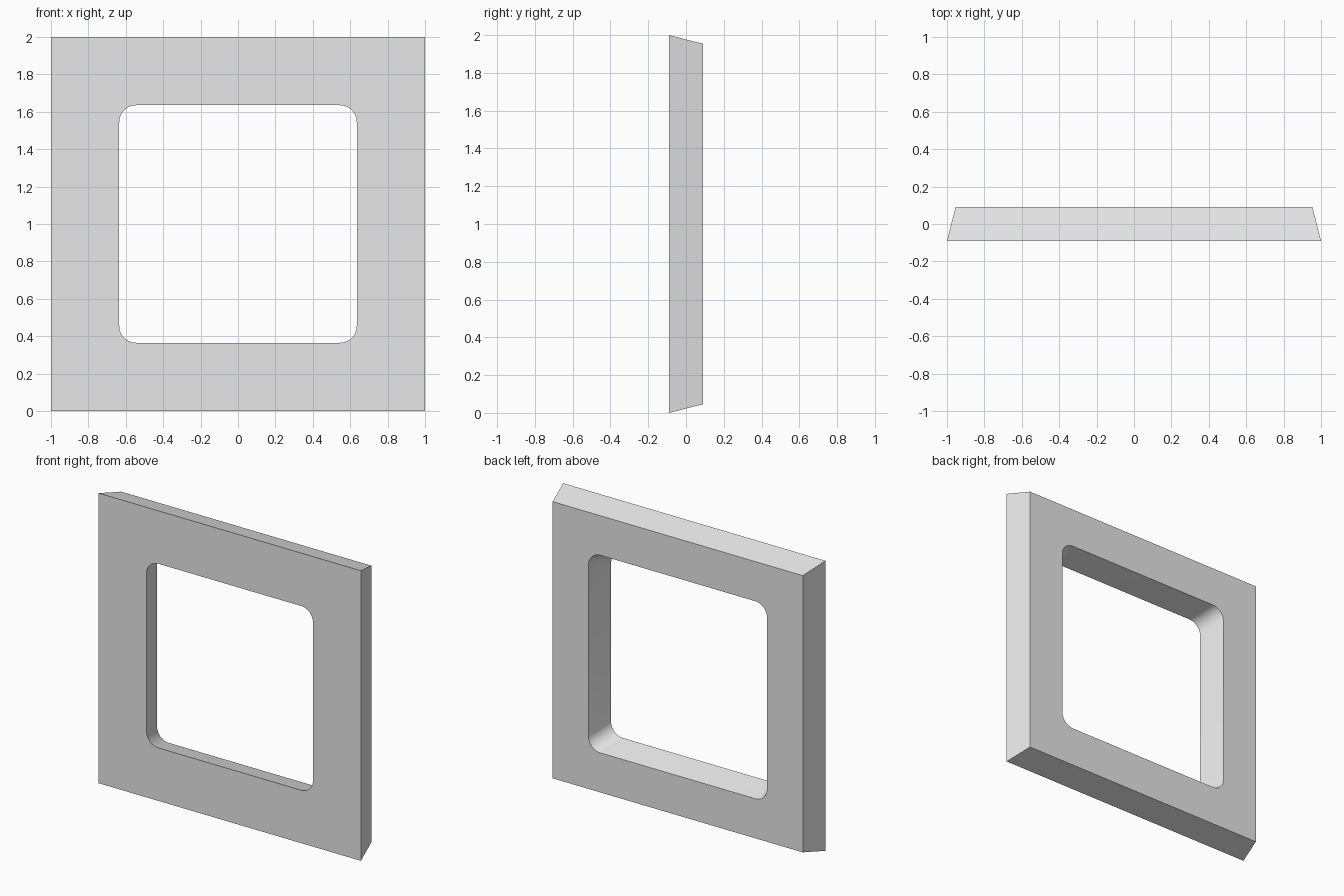
import bpy
import bmesh
from math import cos, sin, pi, radians

cube = bpy.data.objects.get("Cube")
if cube:
    bpy.data.objects.remove(cube, do_unlink=True)

FRONT, BACK = -0.09, 0.09   # depth of the frame
TAPER = 0.046               # slope of the sides over the depth
OUTER, HOLE = 1.0, 0.635    # half widths on the front face
RADIUS, STEPS = 0.09, 12    # rounded corners of the opening

grey = bpy.data.materials.new("light_grey")
grey.use_nodes = True
colour = (0.8, 0.8, 0.8, 1.0)
grey.diffuse_color = colour
grey.node_tree.nodes["Principled BSDF"].inputs["Base Color"].default_value = colour

bm = bmesh.new()


def square_loop(half, y):
    """Outer outline, one corner per quadrant."""
    return [bm.verts.new((sx * half, y, 1 + sz * half))
            for sx, sz in ((1, 1), (-1, 1), (-1, -1), (1, -1))]


def rounded_loop(half, y):
    """Opening outline, one arc per quadrant."""
    c = half - RADIUS
    verts = []
    for q, (sx, sz) in enumerate(((1, 1), (-1, 1), (-1, -1), (1, -1))):
        for i in range(STEPS + 1):
            a = (q + i / STEPS) * pi / 2
            verts.append(bm.verts.new((sx * c + RADIUS * cos(a), y,
                                       1 + sz * c + RADIUS * sin(a))))
    return verts


def bridge(a, b):
    for i in range(len(a)):
        j = (i + 1) % len(a)
        bm.faces.new((a[i], a[j], b[j], b[i]))


def flat_ring(outer, inner):
    """Flat face around the opening: corner fans joined by side quads."""
    n = STEPS + 1
    for q in range(4):
        arc = inner[q * n:(q + 1) * n]
        for u, v in zip(arc, arc[1:]):
            bm.faces.new((outer[q], u, v))
        nxt = (q + 1) % 4
        bm.faces.new((outer[q], arc[-1], inner[nxt * n], outer[nxt]))


# Outer sides narrow towards the back, the opening widens
outer_front, outer_back = square_loop(OUTER, FRONT), square_loop(OUTER - TAPER, BACK)
hole_front, hole_back = rounded_loop(HOLE, FRONT), rounded_loop(HOLE + TAPER, BACK)
bridge(outer_front, outer_back)
bridge(hole_front, hole_back)
flat_ring(outer_front, hole_front)
flat_ring(outer_back, hole_back)
bmesh.ops.recalc_face_normals(bm, faces=bm.faces)

mesh = bpy.data.meshes.new("square_frame")
bm.to_mesh(mesh)
bm.free()
mesh.materials.append(grey)
frame = bpy.data.objects.new("square_frame", mesh)
bpy.context.collection.objects.link(frame)

# Smooth the rounded corners, keep the edges sharp
bpy.ops.object.select_all(action="DESELECT")
frame.select_set(True)
bpy.context.view_layer.objects.active = frame
bpy.ops.object.shade_smooth_by_angle(angle=radians(30))
